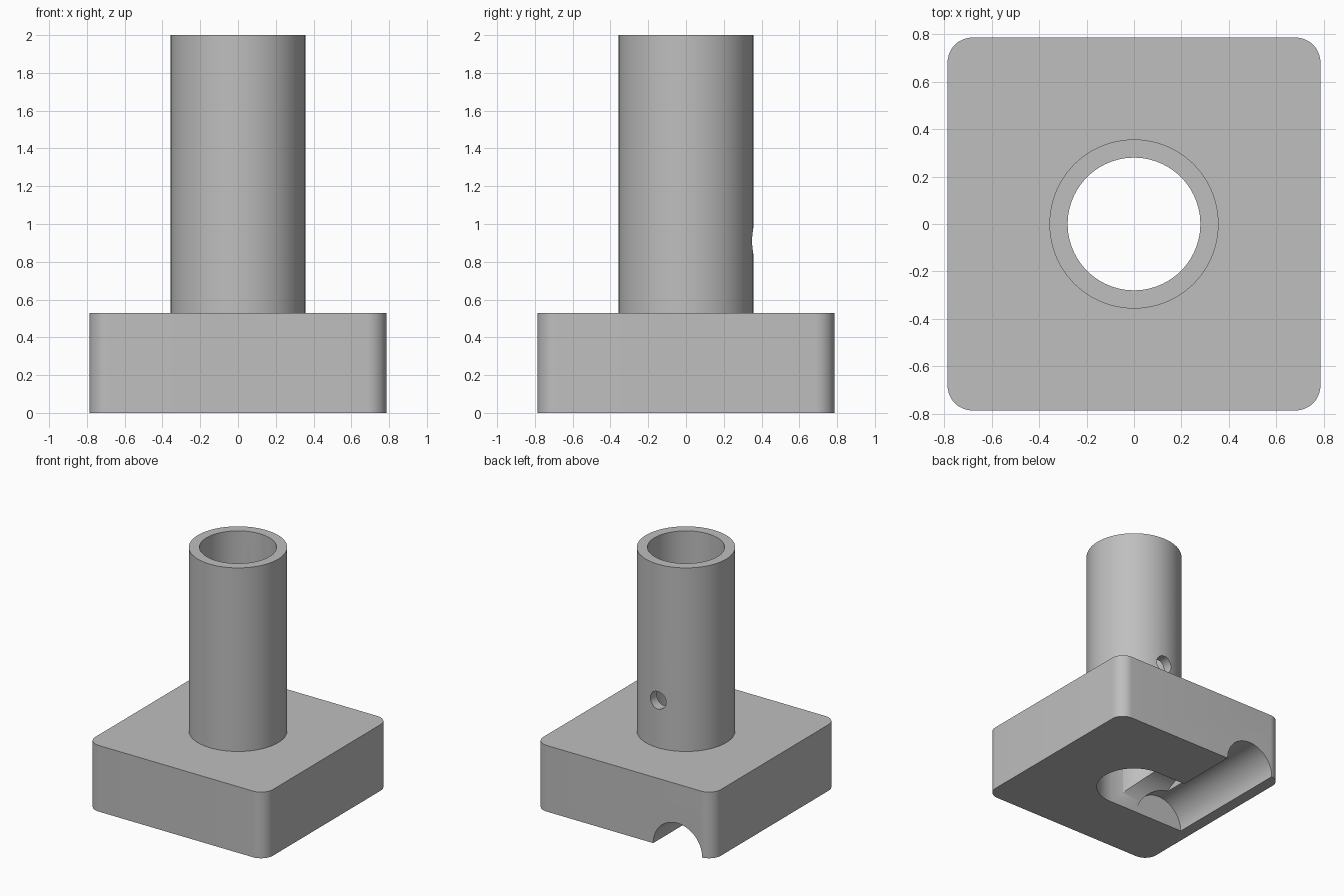
import bpy
import bmesh
import math
from mathutils import Matrix, Vector

cube = bpy.data.objects.get("Cube")
if cube:
    bpy.data.objects.remove(cube, do_unlink=True)

# Single plain grey material
grey = bpy.data.materials.new("plain_grey")
grey.use_nodes = True
colour = (0.52, 0.52, 0.52, 1)
grey.diffuse_color = colour
grey.node_tree.nodes["Principled BSDF"].inputs["Base Color"].default_value = colour

HALF, BASE_H, TOP = 0.787, 0.53, 2.0
TUBE_R, BORE_R = 0.357, 0.28
CHANNEL_R, CHANNEL_X = 0.217, -0.477


def make_object(name, bm):
    bmesh.ops.recalc_face_normals(bm, faces=bm.faces)
    mesh = bpy.data.meshes.new(name)
    bm.to_mesh(mesh)
    bm.free()
    mesh.materials.append(grey)
    obj = bpy.data.objects.new(name, mesh)
    bpy.context.collection.objects.link(obj)
    return obj


def cylinder(name, radius, start, end, segments=96):
    """Capped cylinder between two points."""
    start, end = Vector(start), Vector(end)
    axis = end - start
    turn = axis.to_track_quat('Z', 'Y').to_matrix().to_4x4()
    bm = bmesh.new()
    bmesh.ops.create_cone(bm, cap_ends=True, segments=segments,
                          radius1=radius, radius2=radius, depth=axis.length,
                          matrix=Matrix.Translation((start + end) / 2) @ turn)
    return make_object(name, bm)


def combine(target, tool, operation):
    """Apply a boolean and discard the tool."""
    tool.hide_render = True
    mod = target.modifiers.new(tool.name, 'BOOLEAN')
    mod.operation = operation
    mod.solver = 'EXACT'
    mod.object = tool
    bpy.ops.object.select_all(action='DESELECT')
    bpy.context.view_layer.objects.active = target
    target.select_set(True)
    bpy.ops.object.modifier_apply(modifier=mod.name)
    bpy.data.objects.remove(tool, do_unlink=True)


# Square base with rounded upright corners
bm = bmesh.new()
bmesh.ops.create_cube(bm, size=1, matrix=Matrix.Translation((0, 0, BASE_H / 2))
                      @ Matrix.Diagonal((2 * HALF, 2 * HALF, BASE_H, 1)))
uprights = [e for e in bm.edges
            if abs(e.verts[0].co.z - e.verts[1].co.z) > 0.1]
bmesh.ops.bevel(bm, geom=uprights, offset=0.105, segments=12,
                profile=0.5, affect='EDGES')
stand = make_object("socket_stand", bm)

# Upright tube
combine(stand, cylinder("tube", TUBE_R, (0, 0, 0.2), (0, 0, TOP)), 'UNION')

# Bore, back channel, linking tunnel and small side hole
cutters = [
    cylinder("bore", BORE_R, (0, 0, -0.5), (0, 0, TOP + 0.5)),
    cylinder("channel", CHANNEL_R, (CHANNEL_X, -BORE_R, 0), (CHANNEL_X, 1, 0)),
    cylinder("tunnel", BORE_R - 0.001, (CHANNEL_X, 0, 0), (0, 0, 0)),
    cylinder("side_hole", 0.07, (0, 0, 0.91), (0, 0.6, 0.91), 40),
]
for cutter in cutters:
    combine(stand, cutter, 'DIFFERENCE')

# Smooth curved walls, crisp edges
bpy.ops.object.select_all(action='DESELECT')
bpy.context.view_layer.objects.active = stand
stand.select_set(True)
bpy.ops.object.shade_smooth_by_angle(angle=math.radians(30))
